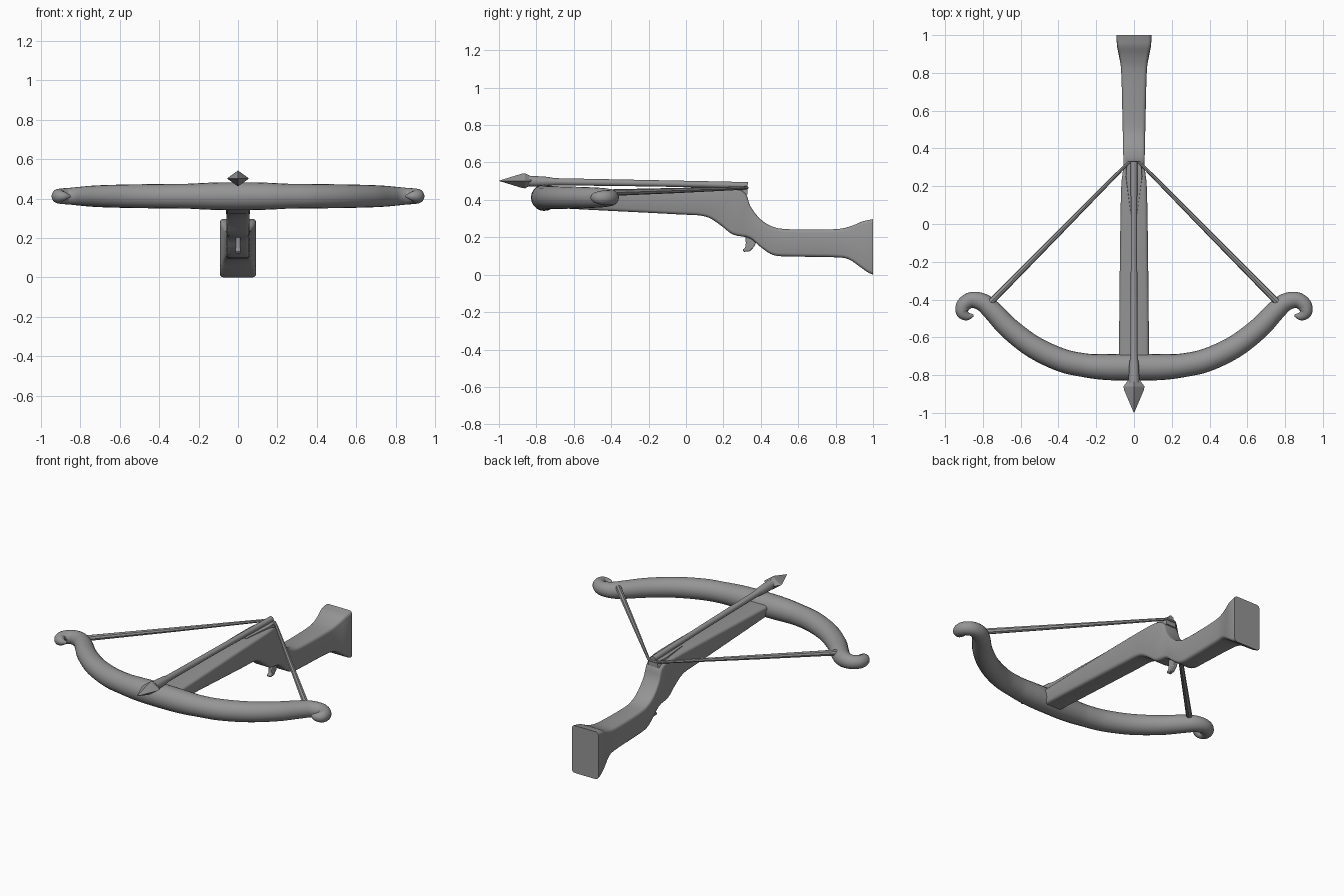
import bpy, bmesh, math
from mathutils import Vector

if "Cube" in bpy.data.objects:
    bpy.data.objects.remove(bpy.data.objects["Cube"])

# Dark grey finish shared by every part
grey = bpy.data.materials.new("dark_grey")
grey.diffuse_color = (.30, .30, .30, 1)
grey.use_nodes = True
grey.node_tree.nodes["Principled BSDF"].inputs["Base Color"].default_value = grey.diffuse_color


def finish(name, bm, angle=40):
    bmesh.ops.recalc_face_normals(bm, faces=bm.faces)
    me = bpy.data.meshes.new(name)
    bm.to_mesh(me)
    bm.free()
    me.materials.append(grey)
    ob = bpy.data.objects.new(name, me)
    bpy.context.collection.objects.link(ob)
    bpy.ops.object.select_all(action='DESELECT')
    ob.select_set(True)
    bpy.context.view_layer.objects.active = ob
    bpy.ops.object.shade_smooth_by_angle(angle=math.radians(angle))
    return ob


def smooth(rows, n):
    # Catmull-Rom interpolation of rows of numbers
    out = []
    for i in range(len(rows) - 1):
        a, b, c, d = (rows[max(0, min(len(rows) - 1, i + k))] for k in (-1, 0, 1, 2))
        for s in range(n):
            t = s / n
            out.append([0.5 * (2 * q + (r - p) * t + (2 * p - 5 * q + 4 * r - w) * t * t
                               + (3 * q - p - 3 * r + w) * t ** 3)
                        for p, q, r, w in zip(a, b, c, d)])
    return out + [list(rows[-1])]


def loft(name, rings, angle=40):
    bm = bmesh.new()
    vs = [[bm.verts.new(p) for p in ring] for ring in rings]
    n = len(vs[0])
    for a, b in zip(vs, vs[1:]):
        for i in range(n):
            bm.faces.new((a[i], a[(i + 1) % n], b[(i + 1) % n], b[i]))
    bm.faces.new(vs[0])
    bm.faces.new(vs[-1])
    return finish(name, bm, angle)


def tube(name, path, sides=16, angle=40):
    # path rows: x, y, z, radius; the paths never run vertically
    pts = [Vector(p[:3]) for p in path]
    rings = []
    for i, p in enumerate(pts):
        t = (pts[min(i + 1, len(pts) - 1)] - pts[max(i - 1, 0)]).normalized()
        side = t.cross(Vector((0, 0, 1))).normalized()
        up = side.cross(t)
        rings.append([p + (side * math.cos(k * math.tau / sides) + up * math.sin(k * math.tau / sides))
                      * path[i][3] for k in range(sides)])
    return loft(name, rings, angle)


# Stock: top y, top z, bottom y, bottom z, top half width, bottom half width
stations = [
    (-.73, .440, -.73, .358, .080, .062), (-.40, .449, -.40, .341, .077, .062),
    (-.05, .459, -.05, .323, .073, .062), (.20, .462, .10, .312, .068, .060),
    (.28, .456, .18, .268, .060, .058), (.322, .428, .25, .215, .055, .057),
    (.345, .365, .34, .195, .056, .056), (.395, .300, .40, .147, .058, .056),
    (.46, .258, .47, .104, .059, .057), (.55, .243, .58, .097, .061, .059),
    (.79, .243, .80, .093, .067, .066), (.88, .259, .87, .082, .076, .076),
    (.94, .284, .93, .042, .088, .088), (.975, .292, .97, .014, .092, .092),
    (1.0, .297, 1.0, .000, .092, .092)]
rings = []
for ty, tz, by, bz, tw, bw in smooth(stations, 4):
    top, bot = Vector((0, ty, tz)), Vector((0, by, bz))
    h = (top - bot).length
    ring = []
    for sx, end in ((1, 0), (1, 1), (-1, 1), (-1, 0)):
        corner = []
        for a in (0, 30, 60, 90):
            r, w = .018, (tw if end else bw)
            dx = w - r + r * math.cos(math.radians(a))
            inset = (r - r * math.sin(math.radians(a))) / h
            p = bot.lerp(top, 1 - inset if end else inset)
            corner.append((sx * dx, p.y, p.z))
        # keep a consistent winding around the section
        if (sx, end) in ((1, 0), (-1, 1)):
            corner.reverse()
        ring += corner
    rings.append(ring)
loft("stock", rings)

# Bow limbs with curled tips: x, y, radius for one side, mirrored
limb = [(0, -.758, .071), (.10, -.758, .070), (.18, -.756, .067), (.26, -.748, .063),
        (.38, -.722, .062), (.53, -.652, .060), (.66, -.553, .057), (.745, -.464, .053),
        (.80, -.416, .048), (.86, -.402, .042), (.902, -.429, .039), (.908, -.468, .034),
        (.882, -.488, .023), (.850, -.483, .006)]
half = smooth([(x, y, .412, r) for x, y, r in limb], 5)
tube("bow", [[-p[0]] + p[1:] for p in half[:0:-1]] + half, 20)

# Bowstring, drawn back around the nock
side = [(.77, -.425, .438, .018), (.40, -.05, .450, .014), (.05, .305, .463, .009), (.025, .326, .465, .009)]
tube("bowstring", [(-x, y, z, r) for x, y, z, r in side] + side[::-1], 8)

# Bolt shaft with a thicker socket behind the head
tube("bolt_shaft", [(0, -.84, .500, .029), (0, -.80, .499, .028), (0, -.74, .498, .025), (0, -.70, .497, .019),
                    (0, -.2, .489, .017), (0, .10, .483, .017), (0, .33, .477, .018)], 12)

# Four-sided bolt head
head = tube("bolt_head", [(0, -.825, .502, .030), (0, -.860, .502, .056), (0, -.880, .502, .052),
                          (0, -1.0, .502, .001)], 4, 20)
for v in head.data.vertices:
    v.co.z = .502 + (v.co.z - .502) * .72

# Tapered string rest on top of the stock
rest = [(.06, .022, .464), (.25, .052, .470), (.30, .048, .470), (.328, .036, .468)]
loft("string_rest", [[(-w, y, .43), (w, y, .43), (w * .8, y, z), (-w * .8, y, z)] for y, w, z in rest], 30)

# Trigger: a bevelled side profile
bm = bmesh.new()
prof = [(.315, .22), (.320, .17), (.316, .142), (.302, .134), (.308, .122), (.342, .125), (.365, .15), (.378, .18), (.375, .22)]
face = bm.faces.new([bm.verts.new((-.013, y, z)) for y, z in prof])
ext = bmesh.ops.extrude_face_region(bm, geom=[face])
bmesh.ops.translate(bm, vec=(.026, 0, 0), verts=[g for g in ext["geom"] if isinstance(g, bmesh.types.BMVert)])
trigger = finish("trigger", bm)
bev = trigger.modifiers.new("bevel", 'BEVEL')
bev.width, bev.segments = .004, 2
